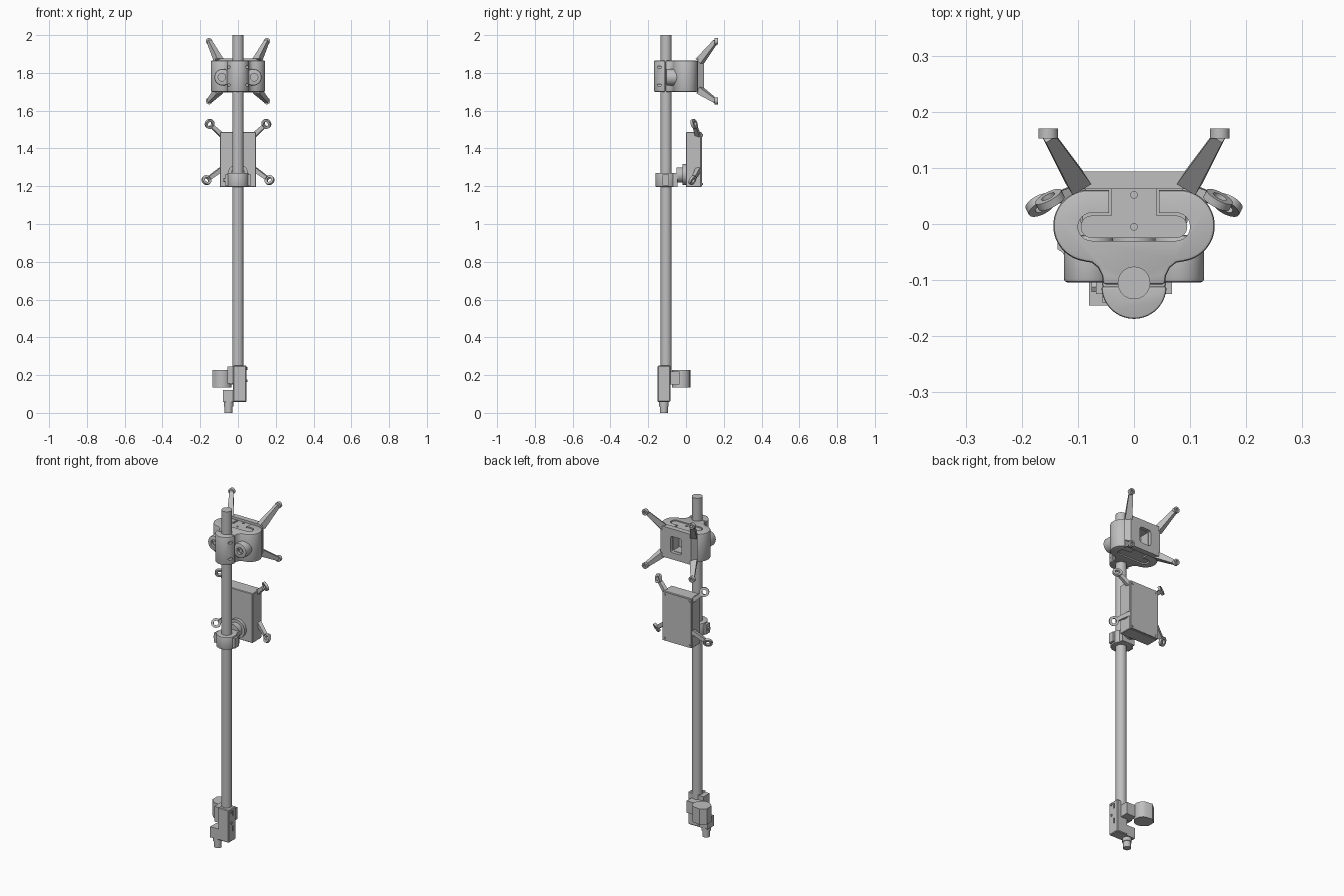
import bpy, bmesh, math
from math import sin, cos, radians
from mathutils import Vector, Matrix

old = bpy.data.objects.get("Cube")
if old:
    bpy.data.objects.remove(old, do_unlink=True)

grey = bpy.data.materials.new("plain grey")
grey.use_nodes = True
grey.diffuse_color = (0.52, 0.52, 0.52, 1)
grey.node_tree.nodes["Principled BSDF"].inputs["Base Color"].default_value = (0.52, 0.52, 0.52, 1)

POLE_Y = -0.105


def finish(name, bm):
    bmesh.ops.recalc_face_normals(bm, faces=bm.faces)
    mesh = bpy.data.meshes.new(name)
    bm.to_mesh(mesh)
    bm.free()
    mesh.materials.append(grey)
    ob = bpy.data.objects.new(name, mesh)
    bpy.context.collection.objects.link(ob)
    return ob


def activate(ob):
    bpy.ops.object.select_all(action='DESELECT')
    ob.select_set(True)
    bpy.context.view_layer.objects.active = ob


def box(name, lo, hi):
    bm = bmesh.new()
    lo, hi = Vector(lo), Vector(hi)
    m = Matrix.Translation((lo + hi) / 2) @ Matrix.Diagonal((*(hi - lo), 1))
    bmesh.ops.create_cube(bm, size=1, matrix=m)
    return finish(name, bm)


def rod(name, a, b, r1, r2=None, sides=32, roll=0):
    """Cylinder, cone or square beam from a to b."""
    a, b = Vector(a), Vector(b)
    d = b - a
    bm = bmesh.new()
    m = Matrix.Translation((a + b) / 2) @ d.to_track_quat('Z', 'Y').to_matrix().to_4x4()
    m = m @ Matrix.Rotation(roll, 4, 'Z')
    bmesh.ops.create_cone(bm, cap_ends=True, segments=sides, radius1=r1,
                          radius2=r1 if r2 is None else r2, depth=d.length, matrix=m)
    return finish(name, bm)


def prism(name, outline, z0, z1):
    bm = bmesh.new()
    face = bm.faces.new([bm.verts.new((x, y, z0)) for x, y in outline])
    top = bmesh.ops.extrude_face_region(bm, geom=[face])["geom"]
    bmesh.ops.translate(bm, vec=(0, 0, z1 - z0),
                        verts=[v for v in top if isinstance(v, bmesh.types.BMVert)])
    return finish(name, bm)


def arc(cx, cy, r, a0, a1, n=12):
    angles = [radians(a0 + (a1 - a0) * i / n) for i in range(n + 1)]
    return [(cx + r * cos(a), cy + r * sin(a)) for a in angles]


def mirrored(half):
    return half + [(-x, y) for x, y in reversed(half) if x > 1e-6]


def bevel(ob, width, segments=2):
    mod = ob.modifiers.new("bevel", 'BEVEL')
    mod.width, mod.segments, mod.limit_method = width, segments, 'ANGLE'
    mod.angle_limit = radians(50)
    activate(ob)
    bpy.ops.object.modifier_apply(modifier=mod.name)
    return ob


def cut(ob, cutter):
    cutter.hide_render = True
    mod = ob.modifiers.new("cut", 'BOOLEAN')
    mod.operation, mod.solver, mod.object = 'DIFFERENCE', 'EXACT', cutter
    activate(ob)
    bpy.ops.object.modifier_apply(modifier=mod.name)
    bpy.data.objects.remove(cutter, do_unlink=True)
    return ob


# Pole
rod("pole", (0, POLE_Y, 0.15), (0, POLE_Y, 2.0), 0.029, sides=48)

# Upper head: two-lobed body with a T-shaped channel
Z0, Z1 = 1.70, 1.865
half = [(0, -0.108), (0.055, -0.108), (0.057, -0.092), (0.064, -0.078), (0.075, -0.069)]
half += arc(0.08, -0.003, 0.064, -80, 90, 20) + [(0, 0.061)]
head = bevel(prism("head_body", mirrored(half), Z0, Z1), 0.006)


def tee(g):
    """T outline shrunk by a gap g."""
    pts = [(0, -0.03 + g)] + arc(0.075, -0.005, 0.025 - g, -90, 90)
    return mirrored(pts + [(0.045 - g, 0.02 - g), (0.045 - g, 0.075), (0, 0.075)])


cut(head, prism("channel_cutter", tee(0), Z0 - 0.1, Z1 + 0.1))
rail = prism("rail", tee(0.005), Z0 + 0.004, Z1 - 0.004)
for y in (-0.005, 0.052):
    cut(rail, rod("hole_cutter", (0, y, Z1 - 0.02), (0, y, Z1 + 0.02), 0.006, sides=16))

# Front half of the head clamp, with screw holes
clamp = bevel(prism("head_front_clamp", arc(0, POLE_Y - 0.006, 0.058, 180, 360, 28), Z0, Z1), 0.004)
for x in (-0.048, 0.048):
    for z in (1.735, 1.83):
        cut(clamp, rod("hole_cutter", (x, -0.2, z), (x, -0.118, z), 0.007, sides=16))

# Round ears on the front of the lobes
for s, side in ((1, "left"), (-1, "right")):
    ear = bevel(rod("head_ear_" + side, (s * 0.081, -0.02, 1.777), (s * 0.081, -0.104, 1.777), 0.044), 0.006)
    cut(ear, rod("hole_cutter", (s * 0.085, -0.2, 1.777), (s * 0.085, -0.09, 1.777), 0.02))
    rod("ear_bolt_" + side, (s * 0.085, -0.08, 1.777), (s * 0.085, -0.097, 1.777), 0.011, sides=16)

# Back plate with a window, flared sides
plate = prism("back_plate", mirrored([(0, 0.062), (0.118, 0.062), (0.1, 0.094), (0, 0.094)]), 1.695, 1.875)
window = bevel(box("window_cutter", (-0.037, 0.03, 1.735), (0.037, 0.2, 1.83)), 0.012)
cut(plate, window)
cut(rail, box("pocket_cutter", (-0.034, 0.015, 1.738), (0.034, 0.2, 1.827)))

# Four splayed arms with round feet
for s, side in ((1, "left"), (-1, "right")):
    for name, z, tip in (("upper", 1.862, 1.967), ("lower", 1.708, 1.651)):
        rod(f"{name}_arm_{side}", (s * 0.1, 0.073, z), (s * 0.152, 0.157, tip),
            0.027, 0.015, 4, math.pi / 4)
        foot = rod(f"{name}_foot_{side}", (s * 0.153, 0.152, tip), (s * 0.153, 0.17, tip), 0.0175, sides=24)
        cut(foot, rod("hole_cutter", (s * 0.153, 0.16, tip), (s * 0.153, 0.2, tip), 0.008, sides=16))

# Middle box with lid and screws
bevel(box("case", (-0.095, 0, 1.195), (0.095, 0.08, 1.487)), 0.003, 1)
box("case_lid", (-0.092, 0.078, 1.198), (0.092, 0.086, 1.484))
for x in (-0.08, 0.08):
    for z in (1.212, 1.47):
        rod("lid_screw", (x, 0.08, z), (x, 0.089, z), 0.006, sides=12)

# Angled eyelets on the case corners
for s, side in ((1, "left"), (-1, "right")):
    for name, root, eye, tilt in (("upper", (0.085, 0.062, 1.47), (0.15, 0.043, 1.53), 0.3),
                                  ("lower", (0.088, 0.066, 1.29), (0.167, 0.034, 1.232), -0.45)):
        flip = Vector((s, 1, 1))
        centre, start = Vector(eye) * flip, Vector(root) * flip
        n = Vector((s * 0.45, 0.85, tilt)).normalized()
        ring = rod(f"{name}_eyelet_{side}", centre - n * 0.007, centre + n * 0.007, 0.026)
        cut(ring, rod("hole_cutter", centre - n * 0.05, centre + n * 0.05, 0.013, sides=20))
        stop = centre + (start - centre).normalized() * 0.021
        rod(f"{name}_eyelet_arm_{side}", start, stop, 0.017, 0.014, 4, math.pi / 4)

# Swivel joint and middle clamp
rod("swivel_disc", (0, -0.018, 1.262), (0, 0.002, 1.262), 0.055, sides=40)
rod("swivel_neck", (0, -0.05, 1.26), (0, -0.018, 1.26), 0.04, sides=40)
bevel(rod("middle_clamp", (0, POLE_Y, 1.197), (0, POLE_Y, 1.27), 0.056, sides=48), 0.003)
box("middle_clamp_back", (-0.042, -0.095, 1.197), (0.042, -0.045, 1.27))
for s in (-1, 1):
    box("middle_clamp_lug", (s * 0.058 - 0.01, -0.125, 1.205), (s * 0.058 + 0.01, -0.09, 1.262))
rod("middle_clamp_bolt", (-0.076, -0.112, 1.233), (-0.05, -0.112, 1.233), 0.011, sides=6)

# Bottom bracket
body = bevel(box("bottom_bracket", (-0.026, -0.15, 0.058), (0.045, -0.083, 0.25)), 0.004, 1)
for z in (0.145, 0.235):
    cut(body, box("slot_cutter", (0.038, -0.115, z - 0.03), (0.1, -0.106, z)))
box("bracket_side", (-0.056, -0.14, 0.155), (-0.02, -0.083, 0.245))
box("bottom_arm", (-0.08, -0.145, 0.057), (0.04, -0.088, 0.12))
for z in (0.17, 0.235):
    rod("bracket_screw", (0.04, -0.13, z), (0.05, -0.13, z), 0.007, sides=12)

# Foot knob
rod("knob_collar", (-0.05, -0.117, 0.035), (-0.05, -0.117, 0.06), 0.025)
rod("knob", (-0.05, -0.117, 0), (-0.05, -0.117, 0.04), 0.021)

# Rear holder beside the bracket, round towards the pole with angled flats outside
outline = arc(-0.085, -0.025, 0.05, -150, 60, 20) + [(-0.106, 0.025), (-0.136, 0.0), (-0.136, -0.045)]
prism("holder", outline, 0.135, 0.228)
box("holder_link", (-0.045, -0.095, 0.15), (0.02, -0.035, 0.22))

# Smooth shading with sharp edges kept
for ob in bpy.context.scene.objects:
    if ob.type == 'MESH' and ob.data.materials and ob.data.materials[0] == grey:
        activate(ob)
        bpy.ops.object.shade_smooth_by_angle(angle=radians(30))
